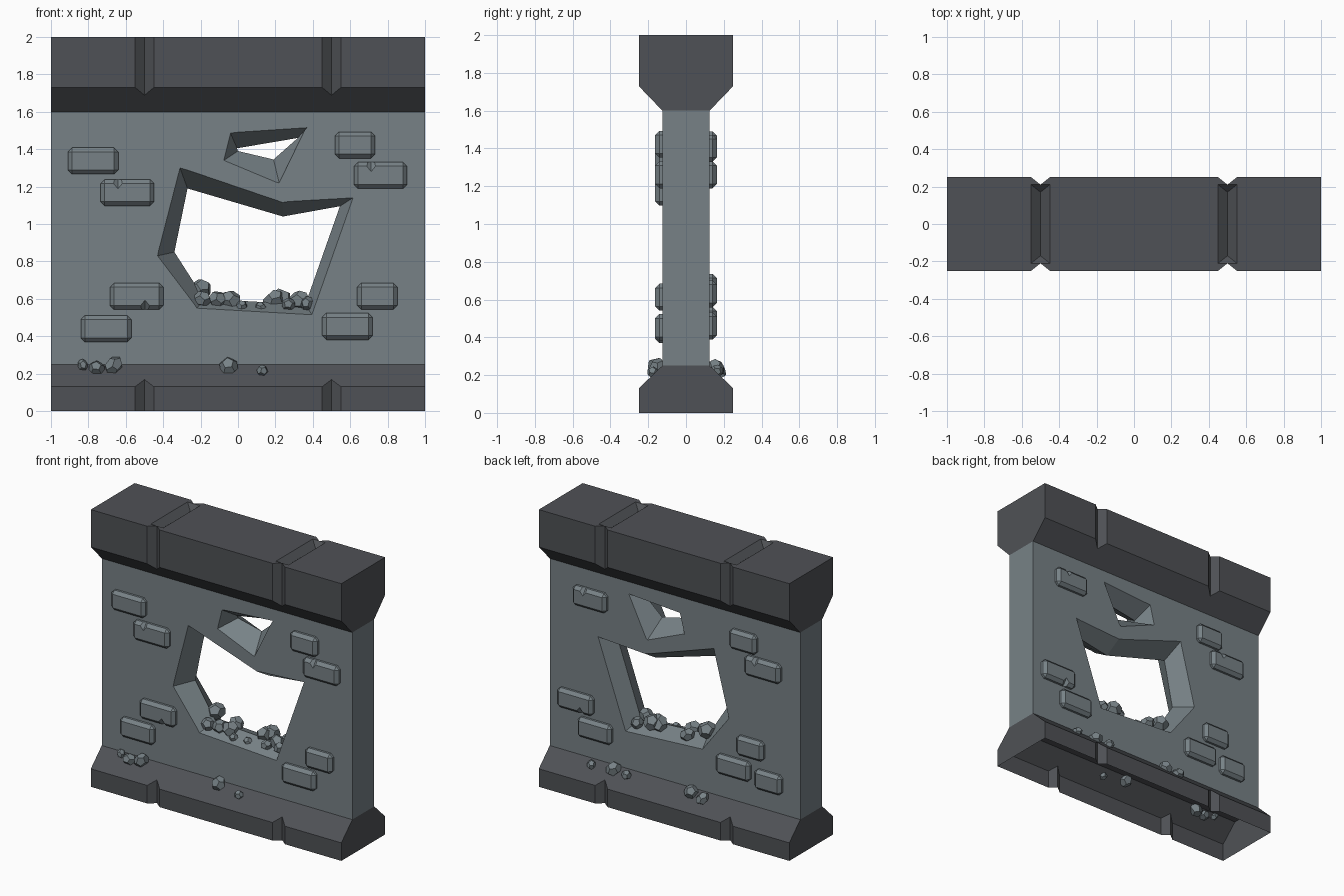
import bpy, bmesh, math, random
from mathutils import Vector, Euler

if "Cube" in bpy.data.objects:
    bpy.data.objects.remove(bpy.data.objects["Cube"])

random.seed(4)


def material(name, rgb):
    m = bpy.data.materials.new(name)
    m.diffuse_color = (*rgb, 1)
    m.use_nodes = True
    m.node_tree.nodes["Principled BSDF"].inputs["Base Color"].default_value = m.diffuse_color
    return m


WALL = material("grey stone", (0.185, 0.222, 0.240))
TRIM = material("dark stone", (0.078, 0.083, 0.092))


def add_object(name, bm, mat):
    bmesh.ops.recalc_face_normals(bm, faces=bm.faces)
    me = bpy.data.meshes.new(name)
    bm.to_mesh(me)
    bm.free()
    me.materials.append(mat)
    ob = bpy.data.objects.new(name, me)
    bpy.context.collection.objects.link(ob)
    return ob


def hull(name, points, mat, bevel=0):
    """Convex solid around points, with coplanar triangles merged."""
    bm = bmesh.new()
    for p in points:
        bm.verts.new(p)
    bmesh.ops.convex_hull(bm, input=bm.verts[:])
    bmesh.ops.dissolve_limit(bm, angle_limit=0.02, verts=bm.verts[:], edges=bm.edges[:])
    if bevel:
        bmesh.ops.bevel(bm, geom=bm.edges[:], offset=bevel, segments=1,
                        profile=0.5, affect='EDGES')
    return add_object(name, bm, mat)


def cut(ob, cutters):
    """Subtract each cutter, apply, and throw the cutter away."""
    bpy.context.view_layer.objects.active = ob
    for c in cutters:
        c.hide_render = True
        mod = ob.modifiers.new("cut", 'BOOLEAN')
        mod.operation, mod.solver, mod.object = 'DIFFERENCE', 'EXACT', c
        bpy.ops.object.modifier_apply(modifier=mod.name)
        bpy.data.objects.remove(c)


def drop_faces(ob, test):
    bm = bmesh.new()
    bm.from_mesh(ob.data)
    bmesh.ops.delete(bm, geom=[f for f in bm.faces if test(f)], context='FACES')
    bm.to_mesh(ob.data)
    bm.free()


def box_points(x0, x1, y0, y1, z0, z1):
    return [(x, y, z) for x in (x0, x1) for y in (y0, y1) for z in (z0, z1)]


def hole_cutter(outer, inner):
    """Broken opening: wide on both wall faces, narrowest in the middle."""
    bm = bmesh.new()
    k = 1.1
    rings = []
    for y, t in ((-0.125 * k, k), (0, 0), (0.125 * k, k)):
        rings.append([bm.verts.new((i[0] + (o[0] - i[0]) * t, y, i[1] + (o[1] - i[1]) * t))
                      for o, i in zip(outer, inner)])
    n = len(outer)
    for a, b in zip(rings, rings[1:]):
        for j in range(n):
            bm.faces.new((a[j], a[(j + 1) % n], b[(j + 1) % n], b[j]))
    bm.faces.new(rings[0])
    bm.faces.new(rings[-1])
    return add_object("hole_cutter", bm, WALL)


# wall panel with two broken openings
wall = hull("wall_panel", box_points(-1, 1, -0.125, 0.125, 0.25, 1.6), WALL)
cut(wall, [
    hole_cutter([(-.31, 1.30), (.24, 1.115), (.615, 1.14), (.395, .515), (-.22, .55), (-.43, .83)],
                [(-.27, 1.19), (.24, 1.04), (.545, 1.095), (.36, .57), (-.18, .60), (-.34, .85)]),
    hole_cutter([(-.04, 1.485), (.37, 1.515), (.22, 1.22), (-.075, 1.34)],
                [(-.005, 1.405), (.32, 1.46), (.19, 1.345), (.0, 1.39)])])
drop_faces(wall, lambda f: abs(f.normal.z) > 0.99
           and (f.calc_center_median().z < 0.26 or f.calc_center_median().z > 1.59))


# cap and base: sloped trims with V joints at x = +-0.5
def trim(name, profile):
    return hull(name, [(x, s * y, z) for x in (-1, 1) for s in (-1, 1) for y, z in profile], TRIM)


def joint_cutters(top):
    out = []
    for x in (-0.5, 0.5):
        for s in (-1, 1):
            out.append(hull("joint_cutter", [(x + dx, s * y, z) for z in (-0.1, 2.1)
                            for dx, y in ((0, .21), (-.0625, .26), (.0625, .26))], TRIM))
        if top:
            out.append(hull("joint_cutter", [(x + dx, s * y, z) for s in (-1, 1) for dx, y, z in
                            ((-.05, .21, 2), (.05, .21, 2), (-.05, .21, 2.05),
                             (.05, .21, 2.05), (0, .17, 1.96))], TRIM))
    return out


cap = trim("top_cap", [(.125, 1.6), (.25, 1.73), (.25, 2)])
cut(cap, joint_cutters(True))
base = trim("base", [(.25, 0), (.25, .13), (.125, .25)])
cut(base, joint_cutters(False))
drop_faces(base, lambda f: f.calc_center_median().z < 1e-4)   # open underneath


# raised bricks: side, centre x, centre z, width, chip (x offset, edge) or None
def brick(side, x, z, w, chip=None):
    h = 0.071
    ob = hull("brick", box_points(x - w / 2, x + w / 2, *sorted((side * .09, side * .163)),
                                  z - h, z + h), WALL, 0.022)
    if chip:
        cx, cz = x + chip[0], z + chip[1] * h
        cut(ob, [hull("chip_cutter", [(cx - .045, side * .166, cz), (cx + .045, side * .166, cz),
                                      (cx, side * .125, cz), (cx, side * .2, cz),
                                      (cx, side * .166, cz - .055), (cx, side * .166, cz + .055)],
                      WALL)])


for b in [(-1, -.775, 1.337, .27), (-1, -.592, 1.168, .285, (-.05, 1)),
          (-1, .625, 1.422, .215), (-1, .762, 1.26, .285, (-.05, 1)),
          (-1, -.542, .613, .285, (.045, -1)), (-1, -.705, .44, .27),
          (-1, .745, .613, .215), (-1, .585, .452, .27),
          (1, .67, 1.40, .27, (.04, 1)), (1, -.555, 1.42, .215),
          (1, -.71, 1.26, .285, (.05, 1)), (1, .785, .63, .285, (-.05, -1)),
          (1, .63, .46, .27), (1, -.61, .665, .215),
          (1, -.475, .49, .27), (1, -.755, .46, .215)]:
    brick(*b)

# rubble: squashed, turned dodecahedra
ico = bmesh.new()
bmesh.ops.create_icosphere(ico, subdivisions=1, radius=1)
DODECA = [f.calc_center_median().normalized() for f in ico.faces]
ico.free()


def rock(name, x, y, z, r):
    rot = Euler([random.uniform(0, math.tau) for _ in range(3)]).to_matrix()
    size = [r * random.uniform(0.8, 1.15) for _ in range(3)]
    pts = [rot @ Vector([c * s for c, s in zip(p, size)]) + Vector((x, y, z)) for p in DODECA]
    hull(name, pts, WALL)


for p in [(-.20, .04, .65, .07), (-.19, -.07, .60, .05), (-.11, -.05, .595, .045),
          (-.04, -.03, .59, .055), (.02, -.08, .565, .03), (-.06, .07, .59, .05),
          (.12, -.06, .555, .03), (.19, .03, .59, .065), (.23, .06, .60, .06),
          (.27, -.06, .57, .04), (.33, -.02, .59, .055), (.37, -.06, .575, .04),
          (.34, .07, .57, .04)]:
    rock("sill_rubble", *p)

for side, x, z, r in [(-1, -.83, .245, .03), (-1, -.755, .23, .045), (-1, -.665, .24, .056),
                      (-1, -.05, .24, .056), (-1, .13, .215, .038),
                      (1, .64, .225, .032), (1, .47, .235, .05), (1, .36, .225, .036),
                      (1, -.15, .235, .055), (1, -.25, .22, .045)]:
    rock("ledge_rubble", x, side * (.12 + .25 - z + .02), z, r)
